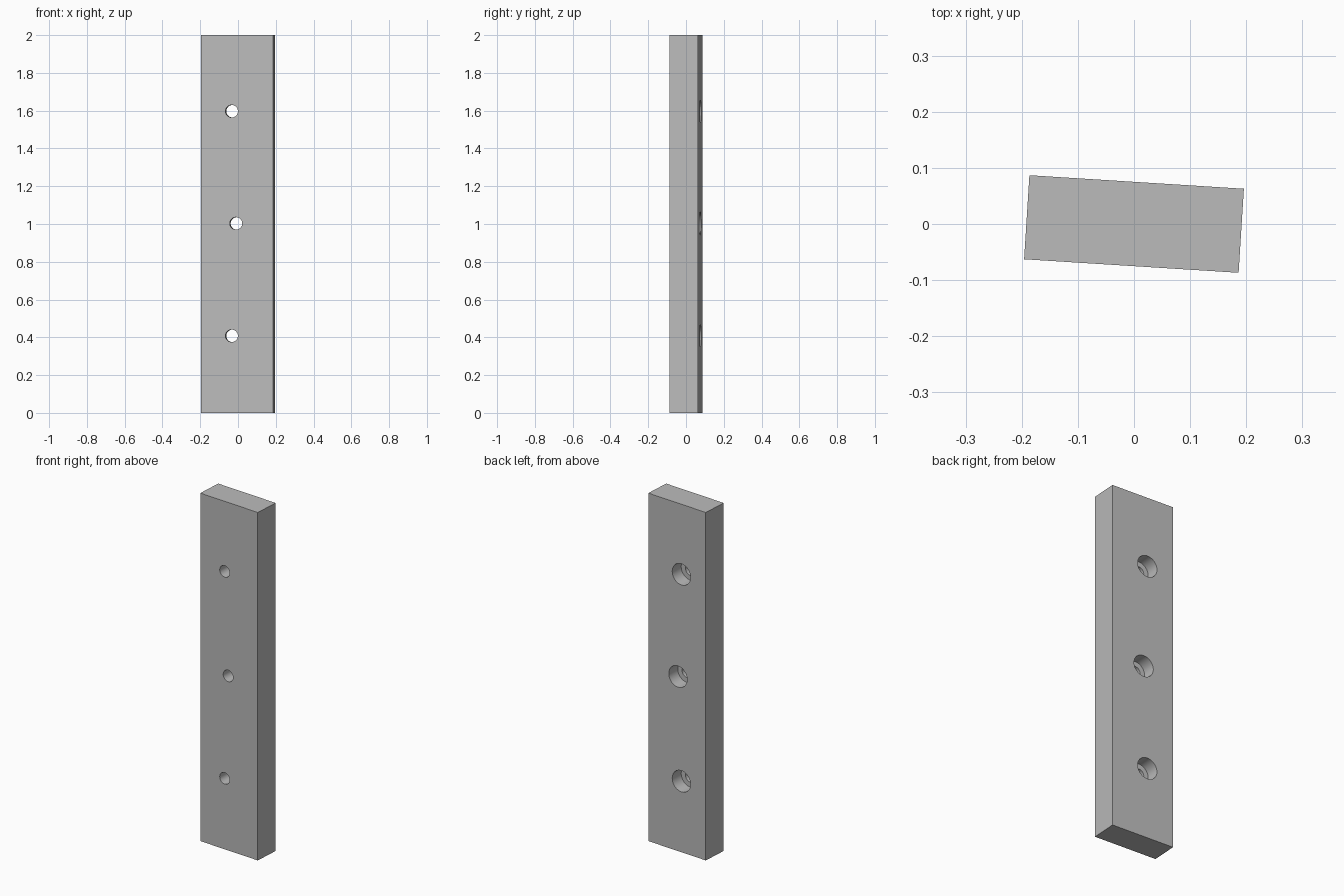
import bpy
import math
from mathutils import Matrix

WIDTH, DEPTH, HEIGHT = 0.383, 0.15, 2.0
HOLE_RADIUS, BORE_RADIUS, BORE_DEPTH = 0.033, 0.061, 0.075
HOLES = [(-0.029, 0.408), (-0.006, 1.003), (-0.029, 1.597)]

cube = bpy.data.objects.get("Cube")
if cube:
    bpy.data.objects.remove(cube, do_unlink=True)

# Single grey metal colour
metal = bpy.data.materials.new("grey metal")
metal.use_nodes = True
grey = (0.5, 0.5, 0.5, 1)
metal.diffuse_color = grey
metal.node_tree.nodes["Principled BSDF"].inputs["Base Color"].default_value = grey

# Rectangular bar
bpy.ops.mesh.primitive_cube_add(size=1)
bar = bpy.context.object
bar.name = "mounting_bar"
bar.data.transform(Matrix.Translation((0, 0, HEIGHT / 2))
                   @ Matrix.Diagonal((WIDTH, DEPTH, HEIGHT, 1)))
bar.data.materials.append(metal)


def cut_round(name, radius, y_start, y_end, x, z):
    """Cut a round hole along the depth of the bar."""
    bpy.ops.mesh.primitive_cylinder_add(
        vertices=48, radius=radius, depth=y_end - y_start,
        location=(x, (y_start + y_end) / 2, z), rotation=(math.pi / 2, 0, 0))
    cutter = bpy.context.object
    cutter.name = name
    cutter.hide_render = True
    cutter.data.materials.append(metal)
    mod = bar.modifiers.new(name, "BOOLEAN")
    mod.operation = "DIFFERENCE"
    mod.solver = "EXACT"
    mod.object = cutter
    bpy.context.view_layer.objects.active = bar
    bpy.ops.object.modifier_apply(modifier=mod.name)
    bpy.data.objects.remove(cutter, do_unlink=True)


# Through holes, counterbored from the back
for x, z in HOLES:
    cut_round("screw_hole", HOLE_RADIUS, -DEPTH, DEPTH, x, z)
    cut_round("counterbore", BORE_RADIUS, DEPTH / 2 - BORE_DEPTH, DEPTH, x, z)

# Smooth bores with sharp rims, then the slight turn of the bar
bpy.ops.object.select_all(action="DESELECT")
bar.select_set(True)
bpy.context.view_layer.objects.active = bar
bpy.ops.object.shade_smooth_by_angle(angle=math.radians(30))
bar.rotation_euler.z = math.radians(-3.6)
